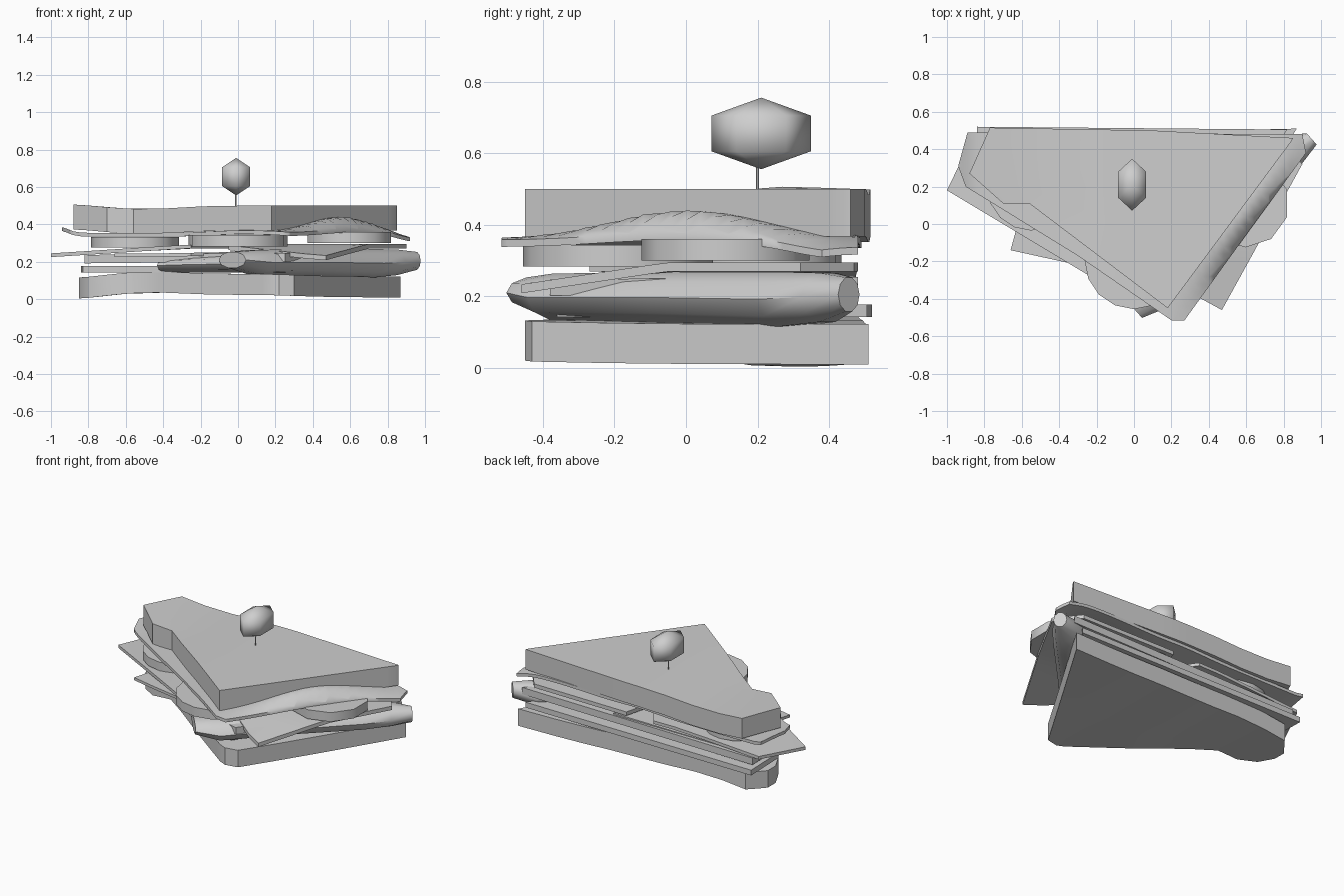
import bpy, bmesh, math
from mathutils import Vector

cube = bpy.data.objects.get("Cube")
if cube:
    bpy.data.objects.remove(cube, do_unlink=True)

GREY = (0.62, 0.62, 0.62, 1)
grey = bpy.data.materials.new("plain grey")
grey.use_nodes = True
grey.diffuse_color = GREY
grey.node_tree.nodes["Principled BSDF"].inputs["Base Color"].default_value = GREY


def finish(name, bm, angle=35):
    """Turn a bmesh into a shaded, coloured object."""
    bmesh.ops.recalc_face_normals(bm, faces=bm.faces)
    mesh = bpy.data.meshes.new(name)
    bm.to_mesh(mesh)
    bm.free()
    ob = bpy.data.objects.new(name, mesh)
    bpy.context.collection.objects.link(ob)
    mesh.materials.append(grey)
    bpy.ops.object.select_all(action='DESELECT')
    ob.select_set(True)
    bpy.context.view_layer.objects.active = ob
    bpy.ops.object.shade_smooth_by_angle(angle=math.radians(angle))
    return ob


def gauss(v, width):
    return math.exp(-(v / width) ** 2)


def slab(name, outline, height, thick, step, angle=35):
    """Extruded outline, cut into a grid and draped over height(x, y)."""
    bm = bmesh.new()
    bm.faces.new([bm.verts.new((x, y, 0)) for x, y in outline])
    n = int(1 / step)
    for axis in (Vector((1, 0, 0)), Vector((0, 1, 0))):
        for i in range(-n, n + 1):
            bmesh.ops.bisect_plane(bm, geom=bm.verts[:] + bm.edges[:] + bm.faces[:],
                                   plane_co=axis * i * step, plane_no=axis)
    res = bmesh.ops.extrude_face_region(bm, geom=bm.faces[:])
    for v in res["geom"]:
        if isinstance(v, bmesh.types.BMVert):
            v.co.z = thick
    for v in bm.verts:
        v.co.z += height(v.co.x, v.co.y)
    return finish(name, bm, angle)


def roll(name, rings, sides=10):
    """Flattened tube through rings of (x, y, z, half width, half height)."""
    bm = bmesh.new()
    d = (Vector(rings[-1][:2]) - Vector(rings[0][:2])).normalized()
    loops = []
    for x, y, z, w, h in rings:
        loop = []
        for i in range(sides):
            t = 2 * math.pi * i / sides
            u = w * math.cos(t)
            loop.append(bm.verts.new((x + d.y * u, y - d.x * u, z + h * math.sin(t))))
        loops.append(loop)
    for p, q in zip(loops, loops[1:]):
        for i in range(sides):
            j = (i + 1) % sides
            bm.faces.new((p[i], p[j], q[j], q[i]))
    bm.faces.new(loops[0])
    bm.faces.new(loops[-1])
    return finish(name, bm, 50)


# Bread slices: half a slice each, with a crust notch on the left
slab("bottom_bread",
     [(-0.765, 0.47), (0.87, 0.51), (0.3, -0.43), (0.22, -0.45), (0.17, -0.43),
      (-0.56, 0.1), (-0.70, 0.11), (-0.80, 0.18), (-0.85, 0.28), (-0.85, 0.36)],
     lambda x, y: 0.01 + 0.025 * gauss(x + 0.45, 0.3) + 0.012 * gauss(x - 0.1, 0.3)
     - 0.01 * gauss(x + 0.85, 0.15), 0.112, 0.2)
slab("top_bread",
     [(-0.77, 0.515), (0.1, 0.50), (0.85, 0.46), (0.84, 0.44), (0.18, -0.45),
      (-0.56, 0.11), (-0.70, 0.11), (-0.88, 0.27)],
     lambda x, y: 0.367 - 0.018 * gauss(x + 0.5, 0.25) + 0.008 * gauss(x + 0.9, 0.15),
     0.133, 0.2)


# Lettuce leaf that bulges up beside the top slice and droops at its right edge
def leaf_height(x, y):
    inset = ((y + 0.515) * 0.65 - (x - 0.27) * 0.895) / 1.106
    bulge = 0.02 + 0.065 * min(1, max(0, inset) / 0.06)
    return (0.335 + bulge * gauss(x - 0.58, 0.36) * gauss(y + 0.02, 0.38)
            + 0.01 * gauss(x, 0.2) + 0.03 * gauss(x + 0.95, 0.06)
            - 0.03 * gauss(x - 0.95, 0.12))


slab("lettuce_leaf",
     [(-0.89, 0.49), (0.90, 0.48), (0.92, 0.38), (0.62, -0.03), (0.27, -0.515), (0.2, -0.515),
      (-0.3, -0.17), (-0.9, 0.2), (-0.94, 0.31)], leaf_height, 0.02, 0.04, 60)

# Tomato slices
for i, (x, y, z, r, h, n) in enumerate([(0.0, -0.19, 0.283, 0.265, 0.06, 16),
                                        (0.595, 0.11, 0.30, 0.235, 0.06, 10),
                                        (-0.55, 0.2, 0.277, 0.235, 0.056, 16)]):
    bm = bmesh.new()
    bmesh.ops.create_cone(bm, cap_ends=True, segments=n, radius1=r, radius2=r, depth=h)
    for v in bm.verts:
        v.co += Vector((x, y, z + h / 2))
    finish(f"tomato_slice_{i + 1}", bm, 40)

# Thin cheese slices with corners poking out
slab("cheese_left", [(-1.0, 0.18), (-0.25, -0.27), (0.1, 0.2), (-0.1, 0.48), (-0.86, 0.47)],
     lambda x, y: 0.27 + 0.045 * min(0, x + 0.3) / 0.7, 0.02, 0.25)
slab("cheese_right", [(0.47, -0.46), (0.9, 0.32), (0.78, 0.47), (0.1, 0.48), (-0.05, -0.1), (0.36, -0.40)],
     lambda x, y: 0.27 - 0.06 * max(0, -y - 0.05) / 0.4, 0.025, 0.1)
slab("cheese_lower", [(-0.66, -0.14), (-0.25, -0.23), (0.3, 0.1), (0.2, 0.47), (-0.6, 0.45), (-0.63, -0.03)],
     lambda x, y: 0.225 + 0.02 * max(0, x + 0.5), 0.018, 0.25)

# Flat meat slices
slab("meat_slice_lower", [(-0.84, 0.52), (0.82, 0.505), (0.2, -0.36), (-0.6, 0.1), (-0.83, 0.22)],
     lambda x, y: 0.142, 0.035, 0.5)
slab("meat_slice_upper", [(-0.82, 0.48), (0.86, 0.48), (0.25, -0.38), (0.05, -0.33), (-0.82, 0.19)],
     lambda x, y: 0.20 + 0.01 * x, 0.045, 0.5)

# Folded meat along the right and front edges
roll("meat_fold_right", [(-0.03, -0.42, 0.21, 0.11, 0.045), (0.09, -0.34, 0.197, 0.14, 0.07),
                         (0.4, -0.01, 0.197, 0.135, 0.075), (0.7, 0.29, 0.192, 0.125, 0.08),
                         (0.83, 0.395, 0.197, 0.10, 0.072), (0.95, 0.455, 0.205, 0.04, 0.05)])
roll("meat_fold_front", [(-0.38, 0.03, 0.18, 0.09, 0.038), (-0.2, -0.1, 0.185, 0.12, 0.045),
                         (0.08, -0.31, 0.19, 0.12, 0.05)])

# Olive on a cocktail stick
bm = bmesh.new()
bmesh.ops.create_uvsphere(bm, u_segments=6, v_segments=3, radius=1)
for v in bm.verts:
    x, y, z = v.co.y * 0.1, v.co.x * 0.1, v.co.z * 0.1
    if abs(v.co.x) > abs(v.co.y):
        x, y = v.co.x * 0.1, v.co.y * 0.16
    else:
        x, y = v.co.x * 0.1, v.co.y * 0.16
    v.co = (x - 0.01, y + 0.21, z + 0.655)
finish("olive", bm, 100)

bm = bmesh.new()
bmesh.ops.create_cone(bm, cap_ends=True, segments=6, radius1=0.005, radius2=0.003, depth=0.4)
for v in bm.verts:
    v.co += Vector((-0.012, 0.2, 0.55))
finish("cocktail_stick", bm)
